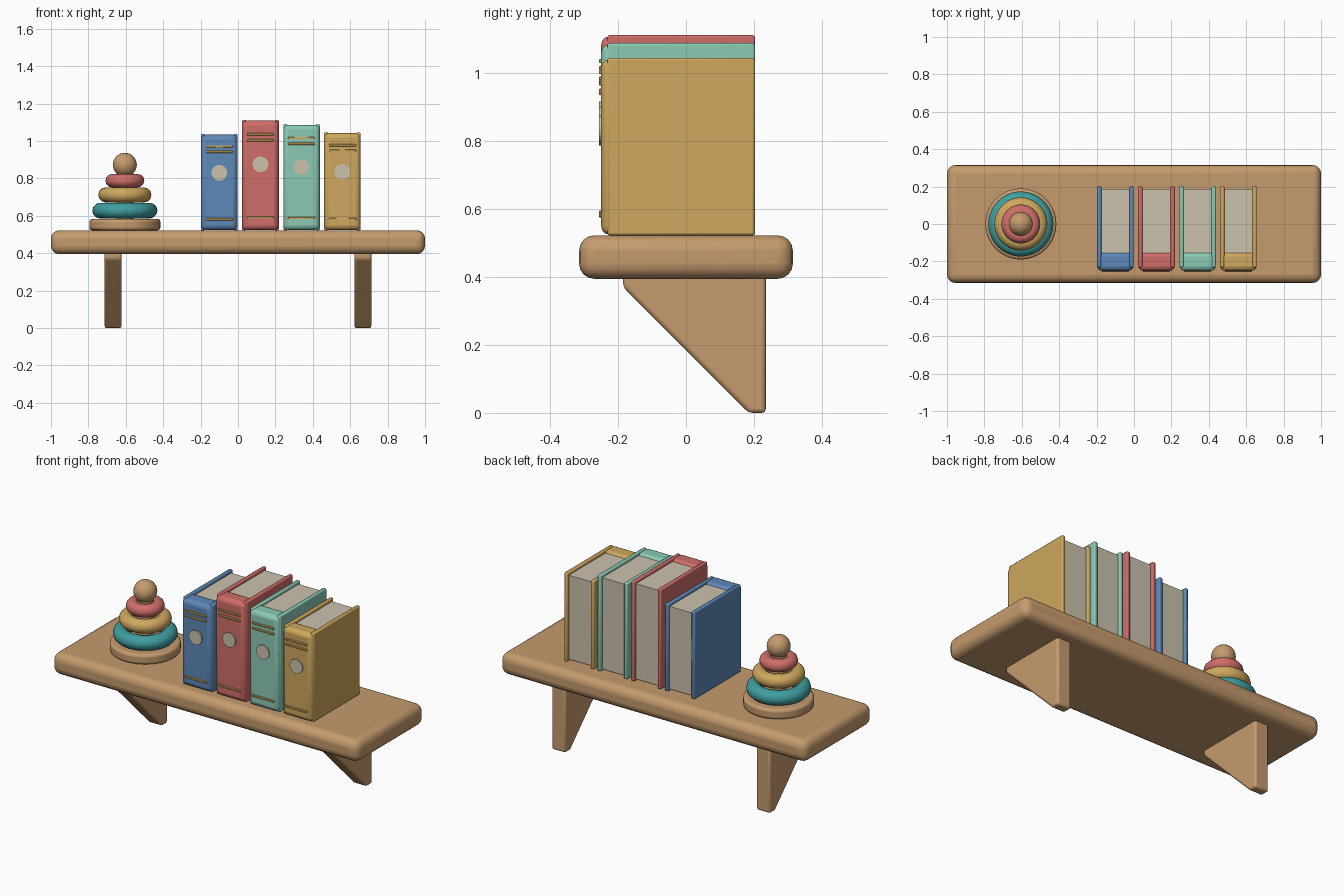
import bpy, bmesh, math
from mathutils import Matrix

cube = bpy.data.objects.get("Cube")
if cube:
    bpy.data.objects.remove(cube, do_unlink=True)


def material(name, rgb):
    m = bpy.data.materials.new(name)
    m.use_nodes = True
    m.diffuse_color = (*rgb, 1)
    m.node_tree.nodes["Principled BSDF"].inputs["Base Color"].default_value = (*rgb, 1)
    return m


wood = material("warm wood", (0.56, 0.33, 0.155))
blue = material("blue", (0.11, 0.25, 0.48))
red = material("coral red", (0.62, 0.155, 0.14))
mint = material("mint green", (0.26, 0.59, 0.46))
gold = material("mustard gold", (0.62, 0.39, 0.11))
paper = material("paper", (0.60, 0.54, 0.42))
teal = material("teal", (0.05, 0.34, 0.35))


def finish(name, bm, mat, bevel=0, segments=3):
    bmesh.ops.recalc_face_normals(bm, faces=bm.faces)
    mesh = bpy.data.meshes.new(name)
    bm.to_mesh(mesh)
    bm.free()
    mesh.materials.append(mat)
    ob = bpy.data.objects.new(name, mesh)
    bpy.context.collection.objects.link(ob)
    if bevel:
        mod = ob.modifiers.new("rounded edges", 'BEVEL')
        mod.width = bevel
        mod.segments = segments
        mod.limit_method = 'ANGLE'
    bpy.ops.object.select_all(action='DESELECT')
    ob.select_set(True)
    bpy.context.view_layer.objects.active = ob
    bpy.ops.object.shade_smooth_by_angle(angle=math.radians(35))
    return ob


def box(name, x, y, z, mat, bevel=0, segments=3):
    """Box from (low, high) ranges on each axis."""
    bm = bmesh.new()
    bmesh.ops.create_cube(bm, size=1)
    for v in bm.verts:
        for i, (lo, hi) in enumerate((x, y, z)):
            v.co[i] = lo if v.co[i] < 0 else hi
    return finish(name, bm, mat, bevel, segments)


def cylinder(name, centre, radius, depth, mat, bevel=0, turn=0):
    bm = bmesh.new()
    bmesh.ops.create_cone(bm, cap_ends=True, segments=40, radius1=radius,
                          radius2=radius, depth=depth,
                          matrix=Matrix.Translation(centre) @ Matrix.Rotation(turn, 4, 'X'))
    return finish(name, bm, mat, bevel)


def ring(name, x, z, major, minor, mat, around=40, section=12):
    bm = bmesh.new()
    loop = [bm.verts.new((x + major + minor * math.cos(a), 0, z + minor * math.sin(a)))
            for a in (math.tau * i / section for i in range(section))]
    edges = [bm.edges.new((loop[i], loop[(i + 1) % section])) for i in range(section)]
    bmesh.ops.spin(bm, geom=loop + edges, cent=(x, 0, z), axis=(0, 0, 1),
                   angle=math.tau, steps=around, use_merge=True)
    bmesh.ops.remove_doubles(bm, verts=bm.verts, dist=0.0001)
    return finish(name, bm, mat)


# Shelf board
TOP = 0.523
box("shelf_board", (-1, 1), (-0.315, 0.315), (0.395, TOP), wood, 0.045, 4)

# Triangular brackets
profile = [(-0.185, 0.41), (-0.185, 0.37), (0.185, 0), (0.235, 0), (0.235, 0.41)]
for side, cx in (("right", -0.668), ("left", 0.668)):
    bm = bmesh.new()
    face = bm.faces.new([bm.verts.new((cx - 0.045, y, z)) for y, z in profile])
    out = bmesh.ops.extrude_face_region(bm, geom=[face])
    for v in out["geom"]:
        if isinstance(v, bmesh.types.BMVert):
            v.co.x += 0.09
    finish(side + "_bracket", bm, wood, 0.012)


# Books: two covers, rounded spine, page block, bands and medallion
def book(name, cx, height, mat):
    half, top = 0.098, TOP + height
    for side, s in (("right", -1), ("left", 1)):
        xs = sorted((cx + s * half, cx + s * (half - 0.023)))
        box(f"{name}_{side}_cover", xs, (-0.232, 0.203), (TOP, top), mat, 0.007, 2)
    box(name + "_spine", (cx - half + 0.001, cx + half - 0.001), (-0.25, -0.15),
        (TOP + 0.002, top - 0.004), mat, 0.025)
    box(name + "_pages", (cx - half + 0.015, cx + half - 0.015), (-0.17, 0.188),
        (TOP + 0.012, top - 0.016), paper)
    for i, part in enumerate((0.115, 0.815, 0.87)):
        z = TOP + part * height
        box(f"{name}_band_{i + 1}", (cx - 0.072, cx + 0.072), (-0.256, -0.24),
            (z - 0.006, z + 0.006), gold, 0.002, 1)
    cylinder(name + "_medallion", (cx, -0.25, TOP + 0.597 * height), 0.042, 0.014,
             paper, 0, math.pi / 2)


for name, cx, height, mat in (("blue_book", -0.1, 0.515, blue),
                              ("red_book", 0.12, 0.59, red),
                              ("mint_book", 0.34, 0.567, mint),
                              ("gold_book", 0.558, 0.523, gold)):
    book(name, cx, height, mat)

# Stacking ring toy
TX = -0.605
cylinder("toy_base", (TX, 0, 0.553), 0.19, 0.06, wood, 0.015)
cylinder("toy_peg", (TX, 0, 0.7), 0.045, 0.28, wood)
ring("toy_teal_ring", TX, 0.628, 0.132, 0.042, teal)
ring("toy_gold_ring", TX, 0.712, 0.102, 0.040, gold)
ring("toy_red_ring", TX, 0.788, 0.068, 0.036, red)
bm = bmesh.new()
bmesh.ops.create_uvsphere(bm, u_segments=32, v_segments=16, radius=0.064,
                          matrix=Matrix.Translation((TX, 0, 0.873)))
finish("toy_ball", bm, wood)
